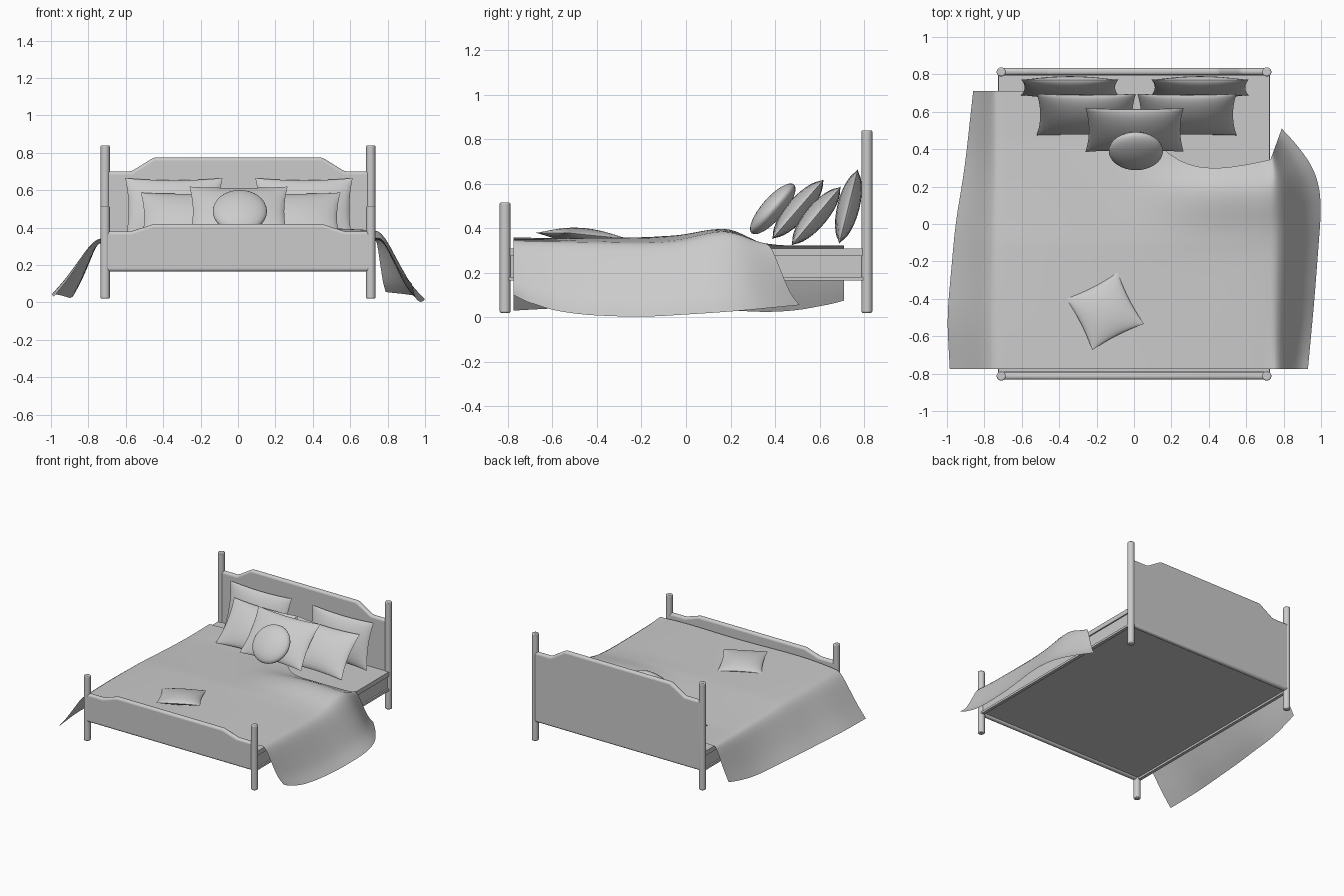
import bpy, bmesh
from math import radians, sin, cos, pi, exp
from mathutils import Vector

if "Cube" in bpy.data.objects:
    bpy.data.objects.remove(bpy.data.objects["Cube"])


def mesh_object(name, verts, faces, smooth=True):
    me = bpy.data.meshes.new(name)
    me.from_pydata(verts, [], faces)
    bm = bmesh.new()
    bm.from_mesh(me)
    bmesh.ops.remove_doubles(bm, verts=bm.verts, dist=1e-5)
    bmesh.ops.recalc_face_normals(bm, faces=bm.faces)
    bm.to_mesh(me)
    bm.free()
    ob = bpy.data.objects.new(name, me)
    bpy.context.collection.objects.link(ob)
    if smooth:
        for p in me.polygons:
            p.use_smooth = True
    return ob


def smooth_edges(ob):
    bpy.ops.object.select_all(action='DESELECT')
    ob.select_set(True)
    bpy.context.view_layer.objects.active = ob
    bpy.ops.object.shade_smooth_by_angle(angle=radians(40))


def bevel(ob, width, segments=3):
    m = ob.modifiers.new("bevel", 'BEVEL')
    m.width, m.segments, m.limit_method = width, segments, 'ANGLE'


def prism(name, outline, y0, y1):
    """Extrude an x-z outline along y."""
    n = len(outline)
    verts = [(x, y, z) for y in (y0, y1) for x, z in outline]
    faces = [tuple(range(n)), tuple(range(n, 2 * n))]
    faces += [(i, (i + 1) % n, n + (i + 1) % n, n + i) for i in range(n)]
    return mesh_object(name, verts, faces, False)


def rect(x0, x1, z0, z1):
    return [(x0, z0), (x1, z0), (x1, z1), (x0, z1)]


def post(name, x, y, top):
    bpy.ops.mesh.primitive_cylinder_add(vertices=20, radius=0.0245, depth=top - 0.02,
                                        location=(x, y, (top + 0.02) / 2))
    ob = bpy.context.object
    ob.name = name
    bevel(ob, 0.006, 2)
    smooth_edges(ob)


def board(name, y, side_z, mid_z):
    half = [(0.71, 0.165), (0.71, side_z), (0.57, side_z), (0.45, mid_z)]
    outline = half + [(-x, z) for x, z in reversed(half)]
    ob = prism(name, outline, y - 0.019, y + 0.019)
    bevel(ob, 0.016, 4)
    smooth_edges(ob)


# Posts and boards
for side, x in (("left", -0.71), ("right", 0.71)):
    post("head_post_" + side, x, 0.813, 0.84)
    post("foot_post_" + side, x, -0.813, 0.515)
board("headboard", 0.815, 0.70, 0.775)
board("footboard", -0.813, 0.38, 0.419)

# Side rails, recessed base and mattress
for side, s in (("left", -1), ("right", 1)):
    prism("side_rail_" + side, rect(s * 0.715 - 0.012, s * 0.715 + 0.012, 0.165, 0.181), -0.8, 0.8)
prism("bed_base", rect(-0.715, 0.715, 0.18, 0.275), -0.795, 0.797)
prism("mattress", rect(-0.725, 0.725, 0.275, 0.31), -0.79, 0.795)


# Blanket
def interp(table, t):
    if t <= table[0][0]:
        return table[0][1]
    for (a, va), (b, vb) in zip(table, table[1:]):
        if t <= b:
            return va + (vb - va) * (t - a) / (b - a)
    return table[-1][1]


def soft(table, t):
    """Averaged lookup that rounds the corners of a short table."""
    r = max(0, min(0.1, t - table[0][0], table[-1][0] - t))
    return sum(interp(table, t + r * k / 3) for k in range(-3, 4)) / 7


FOOT = -0.775
HEAD_EDGE = [(-0.73, 0.71), (-0.3, 0.71), (0, 0.58), (0.15, 0.39), (0.25, 0.325),
             (0.4, 0.29), (0.6, 0.315), (0.73, 0.345)]
LEFT_X = [(-0.775, -0.985), (-0.5, -1.0), (0, -0.955), (0.3, -0.905), (0.71, -0.86)]
LEFT_Z = [(-0.775, 0.03), (-0.5, 0.045), (0, 0.04), (0.42, 0.02), (0.62, 0.05), (0.71, 0.075)]
RIGHT_X = [(-0.775, 0.93), (-0.4, 0.965), (0.1, 1.003), (0.25, 0.985), (0.36, 0.93), (0.51, 0.79)]
RIGHT_Z = [(-0.775, 0.1), (-0.68, 0.05), (-0.5, 0.012), (-0.2, 0.0), (0.2, 0.025), (0.51, 0.055)]
LEFT_PUFF = [(0, 0), (0.12, 0.03), (0.25, 0.034), (0.5, 0.015), (0.75, 0.0), (1, 0)]
RIGHT_PUFF = [(0, 0), (0.12, 0.038), (0.25, 0.05), (0.5, 0.014), (0.75, -0.018), (1, 0)]


def cover_height(x, y):
    right = min(1, max(0, (x + 0.1) / 0.6))
    right = right * right * (3 - 2 * right)
    head = min(1, max(0, (y + 0.1) / 0.55))
    z = 0.354 - 0.032 * head - 0.018 * (abs(x) / 0.73) ** 4 * (1 - 0.8 * head)
    z += 0.006 * sin(5 * x + 3 * y) * (1 - head)
    return z + 0.06 * right * exp(-((y - 0.18) / (0.19 if y < 0.18 else 0.12)) ** 2)


def blanket_point(u, v):
    x = max(-0.73, min(0.73, u))
    d = min(1, max(0, abs(u) - 0.73))
    y = FOOT + (soft(HEAD_EDGE, x) - FOOT) * v
    p = Vector((x, y, cover_height(x, y)))
    if d > 0:
        left = u < 0
        ey = FOOT + ((0.71 if left else 0.51) - FOOT) * v
        tx, tz = (LEFT_X, LEFT_Z) if left else (RIGHT_X, RIGHT_Z)
        p = p.lerp(Vector((soft(tx, ey), ey, soft(tz, ey))), d)
        p.z += soft(LEFT_PUFF if left else RIGHT_PUFF, d)
    return p


us = ([-1.73 + i / 12 for i in range(12)] + [-0.73 + 1.46 * i / 30 for i in range(31)]
      + [0.73 + i / 12 for i in range(1, 13)])
rows, cols = 40, len(us)
verts = [blanket_point(u, j / rows) for j in range(rows + 1) for u in us]
faces = [(j * cols + i, j * cols + i + 1, (j + 1) * cols + i + 1, (j + 1) * cols + i)
         for j in range(rows) for i in range(cols - 1)]
mesh_object("blanket", verts, faces)


# Pillows: two puffed sheets with pinched sides meeting at a seam
def pillow(name, w, h, t, loc, lean, turn=0.0, pinch=0.07, n=14):
    verts, faces = [], []
    for s in (1, -1):
        base = len(verts)
        for j in range(n + 1):
            for i in range(n + 1):
                a, b = -cos(pi * i / n), -cos(pi * j / n)
                x = a * w / 2 * (1 - pinch * (1 - b * b))
                y = b * h / 2 * (1 - pinch * (1 - a * a))
                z = s * t / 2 * ((1 - a * a) * (1 - b * b)) ** 0.6
                verts.append((x, y, z))
        for j in range(n):
            for i in range(n):
                k = base + j * (n + 1) + i
                faces.append((k, k + 1, k + n + 2, k + n + 1))
    ob = mesh_object(name, verts, faces)
    ob.location = loc
    ob.rotation_euler = (radians(lean), 0, radians(turn))
    smooth_edges(ob)


for side, x in (("left", -0.343), ("right", 0.353)):
    pillow("back_pillow_" + side, 0.52, 0.345, 0.10, (x, 0.73, 0.497), 76)
for side, x in (("left", -0.255), ("right", 0.283)):
    pillow("middle_pillow_" + side, 0.53, 0.345, 0.10, (x, 0.585, 0.455), 50)
pillow("front_pillow", 0.525, 0.355, 0.10, (0.003, 0.503, 0.485), 49)
pillow("throw_pillow", 0.31, 0.31, 0.07, (-0.155, -0.467, 0.366), -5, 27)

# Round cushion
bpy.ops.mesh.primitive_uv_sphere_add(segments=32, ring_count=16, radius=1, location=(0.01, 0.39, 0.487),
                                     rotation=(radians(49), 0, 0))
cushion = bpy.context.object
cushion.name = "round_cushion"
cushion.scale = (0.145, 0.145, 0.05)
bpy.ops.object.shade_smooth()
